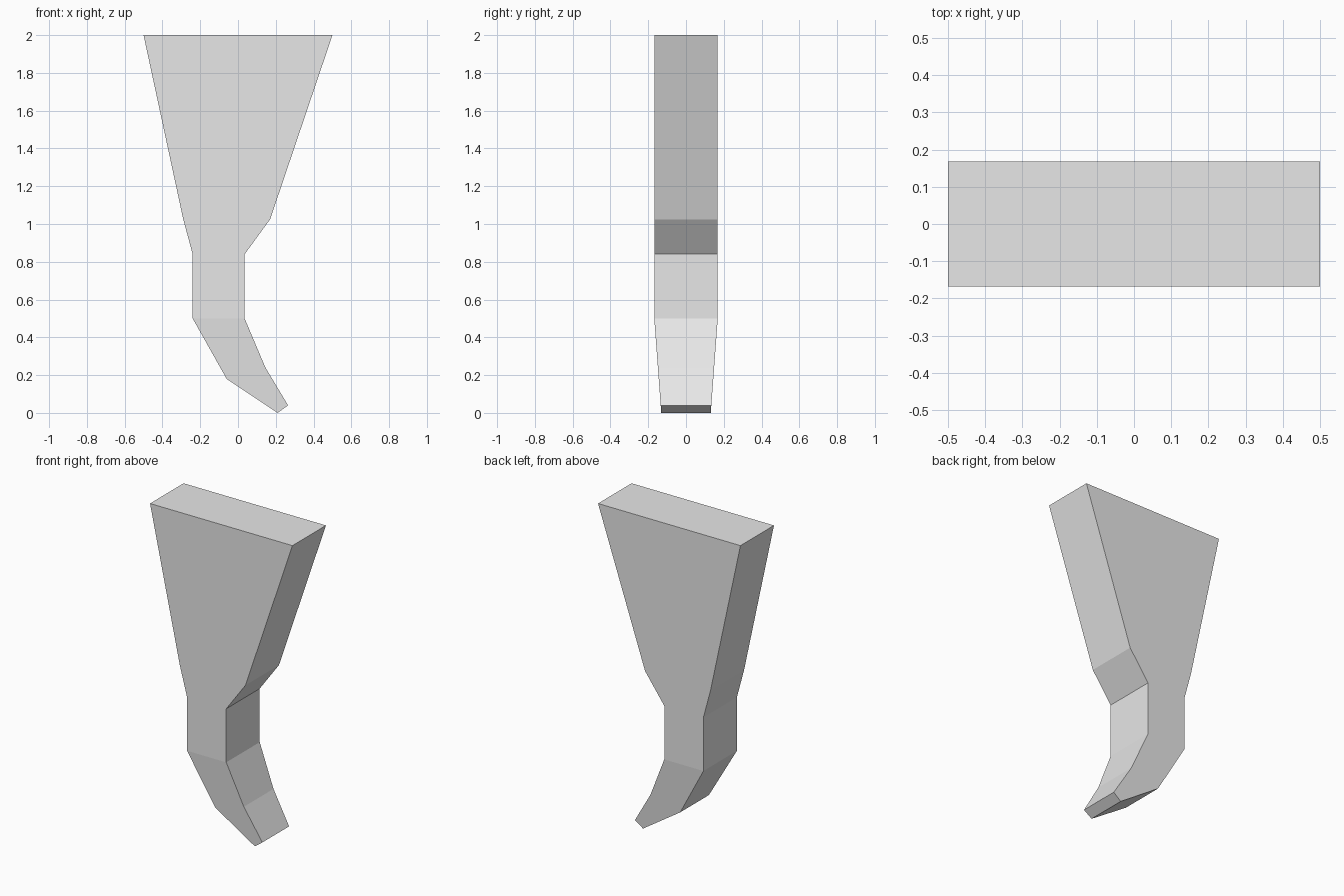
import bpy, bmesh

cube = bpy.data.objects.get("Cube")
if cube:
    bpy.data.objects.remove(cube, do_unlink=True)

# Plain grey material
GREY = (0.8, 0.8, 0.8, 1)
mat = bpy.data.materials.new("plain grey")
mat.use_nodes = True
mat.diffuse_color = GREY
mat.node_tree.nodes["Principled BSDF"].inputs["Base Color"].default_value = GREY

# Left and right edges of the leg, top to toe: (left x, left z, right x, right z)
STATIONS = [
    (-0.5, 2.0, 0.5, 2.0),
    (-0.29, 1.025, 0.17, 1.025),
    (-0.24, 0.84, 0.035, 0.84),
    (-0.24, 0.5, 0.035, 0.5),
    (-0.06, 0.18, 0.145, 0.24),
    (0.21, 0.0, 0.265, 0.04),
]
HALF_DEPTH, TOE_DEPTH, KNEE = 0.168, 0.131, 0.5


def half_depth(z):
    """Full depth above the knee, tapering evenly to the toe."""
    t = min(z / KNEE, 1)
    return TOE_DEPTH + (HALF_DEPTH - TOE_DEPTH) * t


# Leg: four-cornered rings bridged from top to toe
bm = bmesh.new()
rings = []
for lx, lz, rx, rz in STATIONS:
    dl, dr = half_depth(lz), half_depth(rz)
    corners = [(lx, -dl, lz), (rx, -dr, rz), (rx, dr, rz), (lx, dl, lz)]
    rings.append([bm.verts.new(c) for c in corners])
for upper, lower in zip(rings, rings[1:]):
    for i in range(4):
        j = (i + 1) % 4
        bm.faces.new((upper[i], lower[i], lower[j], upper[j]))
bm.faces.new(rings[0])
bm.faces.new(rings[-1][::-1])
bmesh.ops.recalc_face_normals(bm, faces=bm.faces[:])

mesh = bpy.data.meshes.new("bent_leg")
bm.to_mesh(mesh)
bm.free()
mesh.materials.append(mat)
leg = bpy.data.objects.new("bent_leg", mesh)
bpy.context.collection.objects.link(leg)
